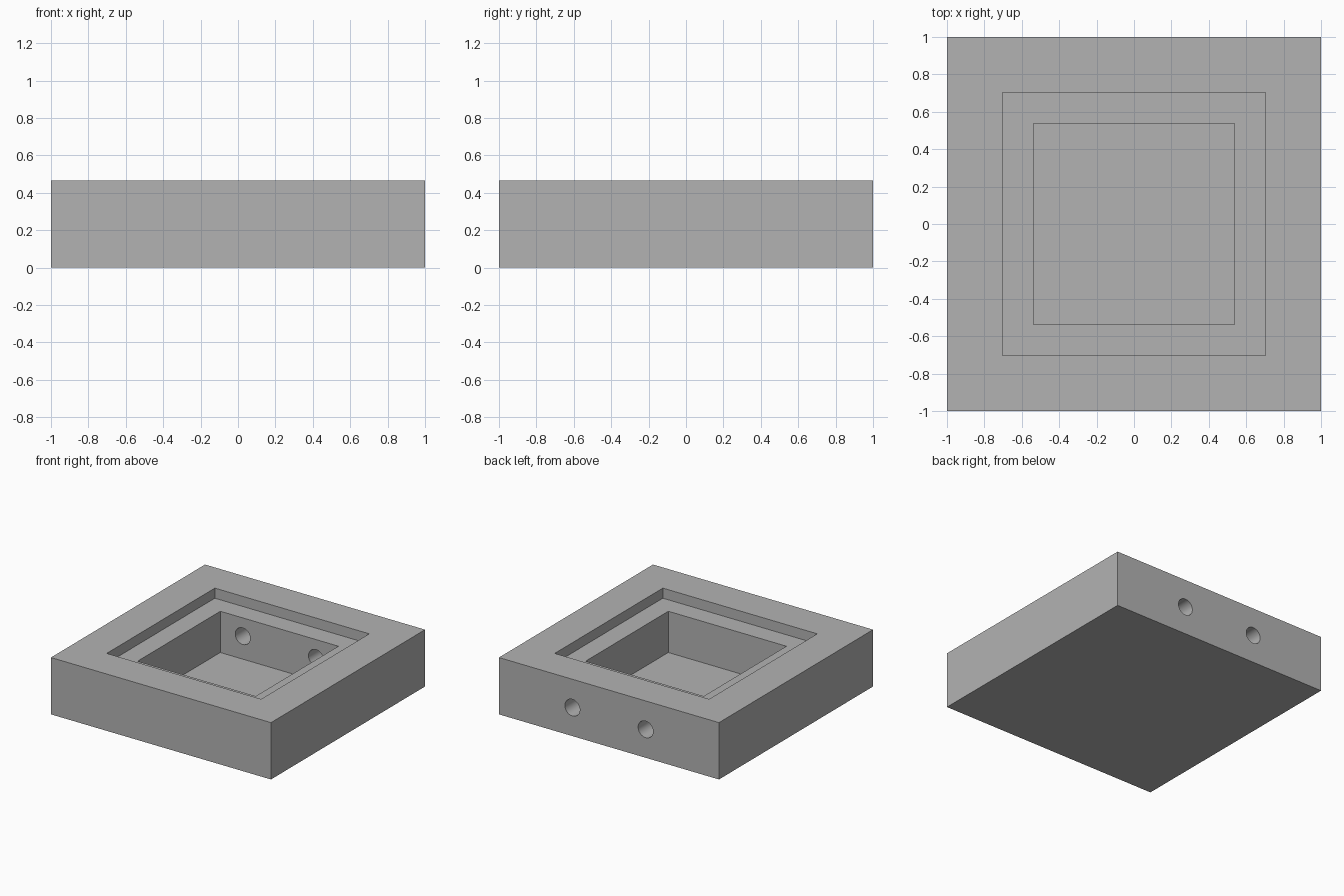
import bpy
import math

cube = bpy.data.objects.get("Cube")
if cube:
    bpy.data.objects.remove(cube, do_unlink=True)

HEIGHT = 0.467
STEP_Z = HEIGHT - 0.083    # ledge around the pocket
FLOOR_Z = 0.045            # pocket floor
TOP_Z = HEIGHT + 0.1       # cutters reach past the top

grey = bpy.data.materials.new("plain grey")
grey.use_nodes = True
colour = (0.45, 0.45, 0.45, 1)
grey.diffuse_color = colour
grey.node_tree.nodes["Principled BSDF"].inputs["Base Color"].default_value = colour


def square_box(name, half, z0, z1):
    """Square box of the given half width between two heights."""
    bpy.ops.mesh.primitive_cube_add(size=2, location=(0, 0, (z0 + z1) / 2))
    obj = bpy.context.object
    obj.name = name
    obj.scale = (half, half, (z1 - z0) / 2)
    bpy.ops.object.transform_apply(location=True, rotation=True, scale=True)
    obj.data.materials.append(grey)
    return obj


def drill(name, x):
    """Round cutter along y through the back wall."""
    bpy.ops.mesh.primitive_cylinder_add(
        vertices=48, radius=0.068, depth=0.9,
        location=(x, 0.75, HEIGHT / 2), rotation=(math.pi / 2, 0, 0))
    obj = bpy.context.object
    obj.name = name
    obj.data.materials.append(grey)
    return obj


# Solid block, then the ledge recess, the deep pocket and the two back holes
block = square_box("block", 1, 0, HEIGHT)
cutters = [
    square_box("recess_cutter", 0.702, STEP_Z, TOP_Z),
    square_box("pocket_cutter", 0.537, FLOOR_Z, TOP_Z),
    drill("left_hole_cutter", 0.333),
    drill("right_hole_cutter", -0.333),
]

bpy.ops.object.select_all(action='DESELECT')
block.select_set(True)
bpy.context.view_layer.objects.active = block
for cutter in cutters:
    cutter.hide_render = True
    mod = block.modifiers.new(cutter.name, 'BOOLEAN')
    mod.operation = 'DIFFERENCE'
    mod.solver = 'EXACT'
    mod.object = cutter
    bpy.ops.object.modifier_apply(modifier=mod.name)
    bpy.data.objects.remove(cutter, do_unlink=True)

# Smooth hole walls, sharp block edges
bpy.ops.object.shade_smooth_by_angle(angle=math.radians(30))
